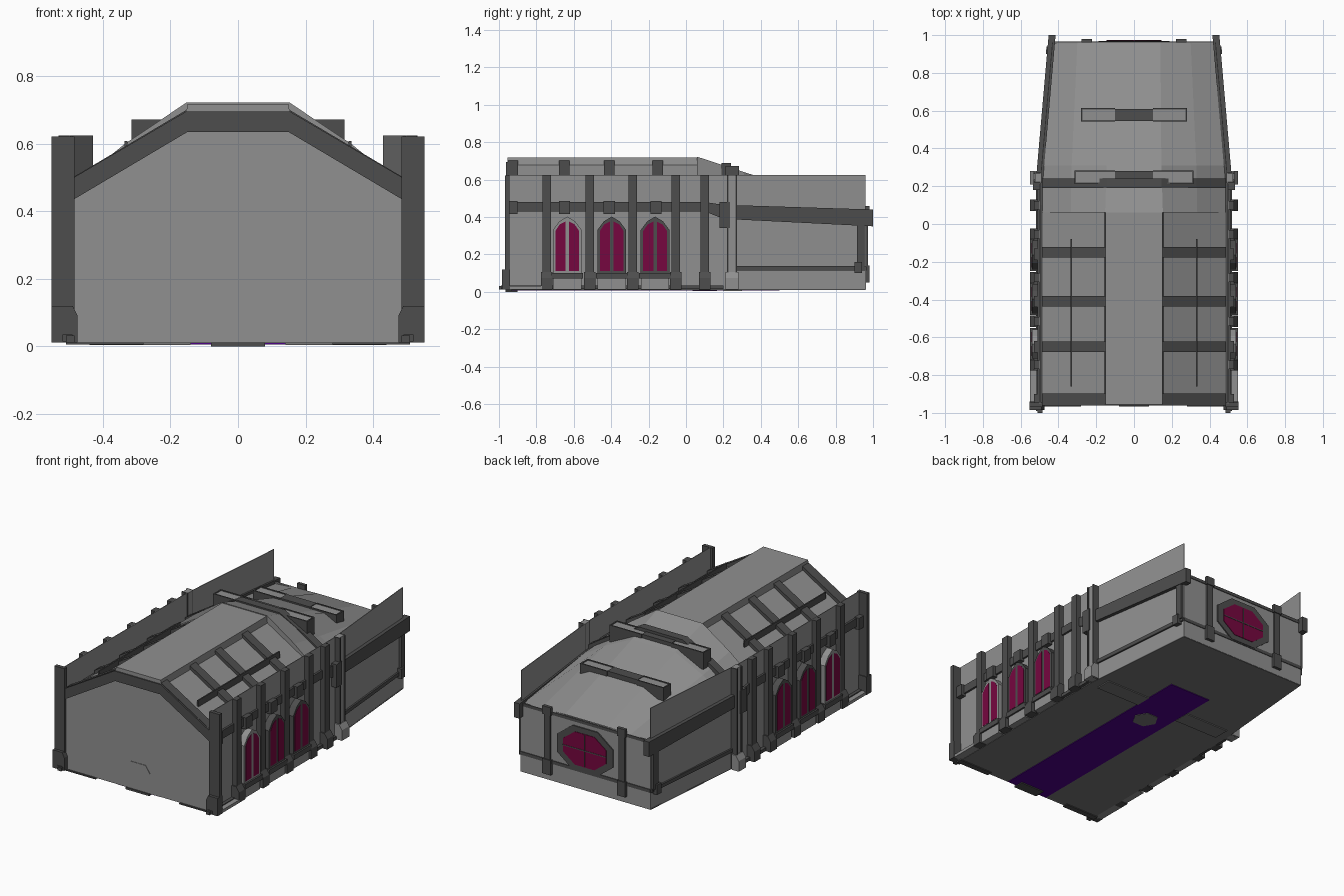
import bpy, bmesh, math

if "Cube" in bpy.data.objects:
    bpy.data.objects.remove(bpy.data.objects["Cube"])

def mat(name, c):
    m = bpy.data.materials.new(name)
    m.diffuse_color = (*c, 1)
    m.use_nodes = True
    m.node_tree.nodes["Principled BSDF"].inputs["Base Color"].default_value = m.diffuse_color
    return m

LIGHT = mat("light stone", (0.28, 0.28, 0.28))
DARK = mat("dark stone", (0.075, 0.075, 0.075))
FLOOR = mat("floor grey", (0.18, 0.18, 0.18))
GLASS = mat("magenta glass", (0.18, 0.002, 0.05))
CARPET = mat("purple carpet", (0.075, 0.0, 0.25))


def make(name, m, solids, mirror=False):
    """Each solid is a pair of matching end polygons joined into a prism."""
    bm = bmesh.new()
    for sx in ((1, -1) if mirror else (1,)):
        for a, b in solids:
            va = [bm.verts.new((sx * x, y, z)) for x, y, z in a]
            vb = [bm.verts.new((sx * x, y, z)) for x, y, z in b]
            n = len(va)
            bm.faces.new(va)
            bm.faces.new(vb[::-1])
            for i in range(n):
                j = (i + 1) % n
                bm.faces.new((va[i], vb[i], vb[j], va[j]))
    finish(name, m, bm)


def finish(name, m, bm):
    bmesh.ops.recalc_face_normals(bm, faces=bm.faces)
    me = bpy.data.meshes.new(name)
    bm.to_mesh(me)
    bm.free()
    me.materials.append(m)
    bpy.context.collection.objects.link(bpy.data.objects.new(name, me))


def loft_roof(name, sections, cap):
    bm = bmesh.new()
    rows = []
    for y, half in sections:
        pts = [(-x, z) for x, z in half[::-1]] + half
        rows.append([bm.verts.new((x, y, z)) for x, z in pts])
    for r, s in zip(rows, rows[1:]):
        for i in range(len(r) - 1):
            bm.faces.new((r[i], r[i + 1], s[i + 1], s[i]))
    if cap:
        bm.faces.new(rows[0])
    finish(name, LIGHT, bm)


def box(x0, x1, y0, y1, z0, z1):
    return along_y([(x0, z0), (x1, z0), (x1, z1), (x0, z1)], y0, y1)

def along_y(pts, y0, y1):
    return [(x, y0, z) for x, z in pts], [(x, y1, z) for x, z in pts]

def along_x(pts, x0, x1):
    return [(x0, y, z) for y, z in pts], [(x1, y, z) for y, z in pts]

def along_z(pts, z0, z1):
    return [(x, y, z0) for x, y in pts], [(x, y, z1) for x, y in pts]

def side_x(y):
    return 0.5 - max(0, y - 0.2) * 0.0875

def slab(y0, y1, o0, o1, za, zb=None):
    """Piece following the tapering side wall, with offsets from it."""
    def end(y, z):
        x = side_x(y)
        return [(x + o0, y, z[0]), (x + o1, y, z[0]), (x + o1, y, z[1]), (x + o0, y, z[1])]
    return end(y0, za), end(y1, zb or za)


# floor, carpet and entrance pieces
make("floor", FLOOR, [along_z([(-.5, -.95), (.5, -.95), (.5, .2), (.435, .96), (-.435, .96), (-.5, .2)], .01, .016)])
make("carpet", CARPET, [box(-.14, .14, -.95, .5, .006, .012)])
make("floor_emblem_plate", FLOOR,
     [along_z([(.075 * math.cos(i * math.pi / 3), .1 + .075 * math.sin(i * math.pi / 3)) for i in range(6)], .003, .007)])
make("floor_step", FLOOR, [box(.14, .44, .2, .3, .004, .011)], True)
make("door_step", DARK, [box(-.08, .08, -.965, -.9, 0, .012)])
make("front_footing", DARK, [box(.28, .51, -.965, -.93, .005, .012)], True)

# side walls
make("side_wall", LIGHT, [slab(-.95, .2, -.004, 0, (.012, .625)), slab(.2, .96, -.004, 0, (.012, .625))], True)

# front wall, gable trim and door
make("front_wall", LIGHT, [along_y([(-.49, .01), (.49, .01), (.49, .435), (.15, .635), (-.15, .635), (-.49, .435)], -.955, -.945)])
make("gable_trim", DARK, [along_y([(0, .635), (.15, .635), (.487, .435), (.487, .50), (.155, .695), (0, .695)], -.962, -.91)], True)
arch = [(-.08, .012), (.08, .012), (.08, .13), (.05, .175), (-.05, .175), (-.08, .13)]
make("door", LIGHT, [along_y(arch, -.958, -.95)])

# roof: raised flat ridge with lower slopes, a taller hood, then the sloping chancel
loft_roof("nave_roof", [(y, [(.15, .718), (.155, .678), (.487, .478)]) for y in (-.955, .07)], True)
loft_roof("chancel_roof", [(.06, [(.153, .722), (.335, .6), (.487, .478)]),
                           (.31, [(.145, .64), (.33, .55), (.485, .455)]),
                           (.96, [(.14, .435), (.3, .43), (.432, .42)])], True)

# sloping roof ribs and the low rail between them
rib = [(.15, .66), (.15, .702), (.487, .502), (.487, .45)]
make("roof_rib", DARK, [along_y(rib, y - .028, y + .028) for y in (-.925, -.65, -.41, -.15)], True)
make("roof_rail", DARK, [box(.328, .336, -.86, -.08, .56, .608)], True)

# crossing arch and raised tie beams
make("crossing_arch", DARK, [along_y([(0, .62), (.145, .62), (.487, .44), (.487, .49), (.33, .59), (.145, .688), (0, .688)], .19, .24)], True)
for y, top, low, w in ((.25, .672, .57, .315), (.58, .575, .47, .28)):
    make("tie_beam_side", DARK, [box(.1, w, y + s - .004, y + s + .004, low, top) for s in (-.034, .03)], True)
    make("tie_beam_end", DARK, [box(w - .008, w, y - .034, y + .03, low, top)], True)
    make("tie_beam_fill", LIGHT, [box(.1, w - .006, y - .032, y + .028, low, top - .004)], True)
    make("tie_beam_centre", DARK, [box(-.1, .1, y - .034, y + .03, low, top)])

# eave band following both side walls, corbels and lower rails
make("eave_band", DARK, [slab(-.96, .1, -.015, .012, (.43, .48)),
                         slab(.1, .2, -.015, .012, (.43, .48), (.39, .465)),
                         slab(.2, 1.0, -.015, .022, (.39, .465), (.35, .44))], True)
make("corbel", DARK, [slab(y - .03, y + .03, 0, .03, (.415, .485)) for y in (-.93, -.65, -.41, -.16)]
     + [slab(.18, .235, 0, .035, (.34, .48))], True)
make("lower_rail", DARK, [slab(.24, .96, 0, .01, (.115, .137))], True)
make("plinth_strip", DARK, [slab(-.99, .2, -.01, .02, (.015, .035))], True)
make("plinth_bay", LIGHT, [slab(-.95, -.77, 0, .05, (.012, .03))], True)

# pilasters with flared feet
piers = (-.745, -.515, -.285, -.055, .1)
make("pilaster", DARK, [slab(y - .023, y + .023, 0, .03, (.012, .625)) for y in piers], True)
foot = [(.5, .012), (.55, .012), (.55, .075), (.53, .105), (.5, .105)]
make("pilaster_foot", DARK, [along_y(foot, y - .03, y + .03) for y in piers], True)

# front corner columns
make("front_column", DARK, [box(.485, .553, -.968, -.945, .012, .622)], True)
make("front_column_foot", DARK, [along_y([(.475, .012), (.553, .012), (.553, .12), (.49, .12), (.475, .09)], -.985, -.94),
                                 box(.485, .51, -1.0, -.98, .012, .032)], True)

# middle columns: light shaft between two dark fins
make("middle_column", LIGHT, [box(.49, .525, .225, .265, .012, .625)], True)
make("middle_column_fin", DARK, [box(.49, .532, y - .004, y + .004, .012, .625) for y in (.222, .268)], True)
make("middle_column_foot", LIGHT, [along_y(foot, .21, .28)], True)

# rear corner posts
make("rear_post", DARK, [slab(.915, .955, 0, .018, (.13, .4)), slab(.9, .94, 0, .028, (.1, .16))], True)

# pointed side windows
def pointed(yc, w, z0, z1, z2):
    zm = z1 + (z2 - z1) * .65
    return [(yc - w, z0), (yc + w, z0), (yc + w, z1), (yc + w * .55, zm), (yc, z2), (yc - w * .55, zm), (yc - w, z1)]

for i, yc in enumerate((-.635, -.397, -.165)):
    make("window_frame", DARK if i else LIGHT, [along_x(pointed(yc, .077, .1, .33, .402), .498, .54)], True)
    make("window_sill", DARK, [along_x([(yc - .085, .07), (yc + .085, .07), (yc + .085, .1), (yc - .085, .1)], .498, .55)], True)
    panes = []
    for s in (1, -1):
        panes.append(along_x([(yc + s * .01, .112), (yc + s * .064, .112), (yc + s * .064, .325),
                              (yc + s * .04, .36), (yc + s * .01, .375)], .538, .542))
    make("window_glass", GLASS, panes, True)
    make("window_base", LIGHT, [slab(yc - .075, yc + .075, 0, .04, (.012, .07))], True)

# back wall with its rails and columns
make("back_wall", LIGHT, [box(-.435, .435, .955, .962, .012, .43)])
make("back_rail", DARK, [box(-.435, .435, .96, .966, .412, .43), box(-.435, .435, .96, .966, .115, .135)])
make("back_column", DARK, [box(.23, .27, .96, .974, .05, .45), box(.222, .278, .96, .98, .05, .14),
                           box(.222, .278, .96, .98, .41, .46)], True)

# eight-sided back window
def octagon(w, h, k):
    return [(sx, .255 + sz) for sx, sz in ((w, -h * k), (w, h * k), (w * .45, h), (-w * .45, h),
                                           (-w, h * k), (-w, -h * k), (-w * .45, -h), (w * .45, -h))]

make("back_window_frame", DARK, [along_y(octagon(.188, .133, .4), .96, .969)])
make("back_window_glass", GLASS, [along_y(octagon(.145, .1, .4), .968, .972)])
make("back_window_bars", DARK, [box(-.003, .003, .97, .974, .16, .35), box(-.145, .145, .97, .974, .252, .258)])
